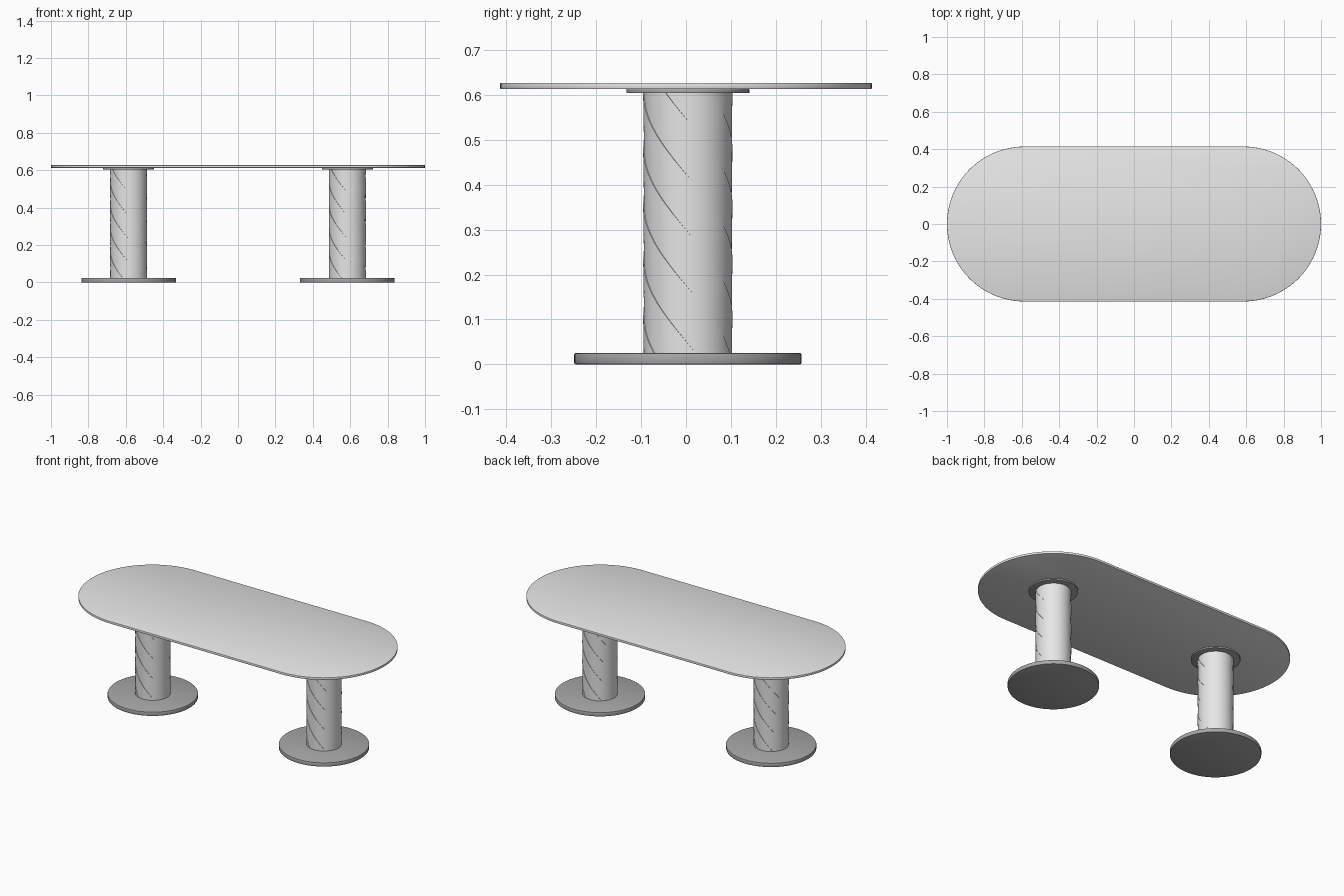
import bpy
import bmesh
from math import sin, cos, pi, radians

cube = bpy.data.objects.get("Cube")
if cube:
    bpy.data.objects.remove(cube, do_unlink=True)


def make_material(name, value):
    mat = bpy.data.materials.new(name)
    mat.use_nodes = True
    colour = (value, value, value, 1)
    mat.diffuse_color = colour
    mat.node_tree.nodes["Principled BSDF"].inputs["Base Color"].default_value = colour
    return mat


LIGHT = make_material("light grey", 0.8)
DARK = make_material("dark grey", 0.39)


def loft(name, rings, mat, bevel=0.0):
    """Skin a stack of closed rings, cap both ends and soften the rims."""
    bm = bmesh.new()
    loops = [[bm.verts.new(p) for p in ring] for ring in rings]
    for low, high in zip(loops, loops[1:]):
        n = len(low)
        for i in range(n):
            j = (i + 1) % n
            bm.faces.new((low[i], low[j], high[j], high[i]))
    bm.faces.new(reversed(loops[0]))
    bm.faces.new(loops[-1])
    mesh = bpy.data.meshes.new(name)
    bm.to_mesh(mesh)
    bm.free()
    mesh.materials.append(mat)
    obj = bpy.data.objects.new(name, mesh)
    bpy.context.collection.objects.link(obj)
    bpy.ops.object.select_all(action="DESELECT")
    obj.select_set(True)
    bpy.context.view_layer.objects.active = obj
    if bevel:
        mod = obj.modifiers.new("soft_rim", "BEVEL")
        mod.width = bevel
        mod.segments = 2
        mod.limit_method = "ANGLE"
        bpy.ops.object.modifier_apply(modifier=mod.name)
    bpy.ops.object.shade_smooth_by_angle(angle=radians(30))
    return obj


def disc(name, x, y, radius, z0, z1, mat, bevel):
    angles = [2 * pi * i / 96 for i in range(96)]
    rings = [[(x + radius * cos(a), y + radius * sin(a), z) for a in angles]
             for z in (z0, z1)]
    return loft(name, rings, mat, bevel)


# Stadium-shaped top
END_X, END_R = 0.586, 0.414
outline = []
for side, start in ((1, -pi / 2), (-1, pi / 2)):
    for i in range(49):
        a = start + pi * i / 48
        outline.append((side * END_X + END_R * cos(a), END_R * sin(a)))
loft("table_top", [[(x, y, z) for x, y in outline] for z in (0.613, 0.627)],
     LIGHT, 0.002)

# Column wrapped in six slanted bands, each ending in a tiny step
BANDS, STEPS, LAYERS = 6, 14, 48
LEG_Z0, LEG_Z1, LEG_Y = 0.025, 0.605, 0.004
TWIST = radians(60) / 0.124


def column(name, x):
    rings = []
    for k in range(LAYERS + 1):
        z = LEG_Z0 + (LEG_Z1 - LEG_Z0) * k / LAYERS
        turn = radians(30) + TWIST * (LEG_Z1 - z)
        ring = []
        for b in range(BANDS):
            for s in range(STEPS + 1):
                t = s / STEPS
                a = turn + (b + t * 0.998) * 2 * pi / BANDS
                r = 0.0975 + 0.002 * t
                ring.append((x + r * cos(a), LEG_Y + r * sin(a), z))
        rings.append(ring)
    return loft(name, rings, LIGHT)


# Pedestals: floor plate, column and mounting plate on each side
for label, x in (("right", -0.585), ("left", 0.585)):
    disc(label + "_base_plate", x, LEG_Y, 0.253, 0.0, 0.025, DARK, 0.003)
    column(label + "_column", x)
    disc(label + "_mounting_plate", x, LEG_Y, 0.137, 0.604, 0.613, DARK, 0.001)
